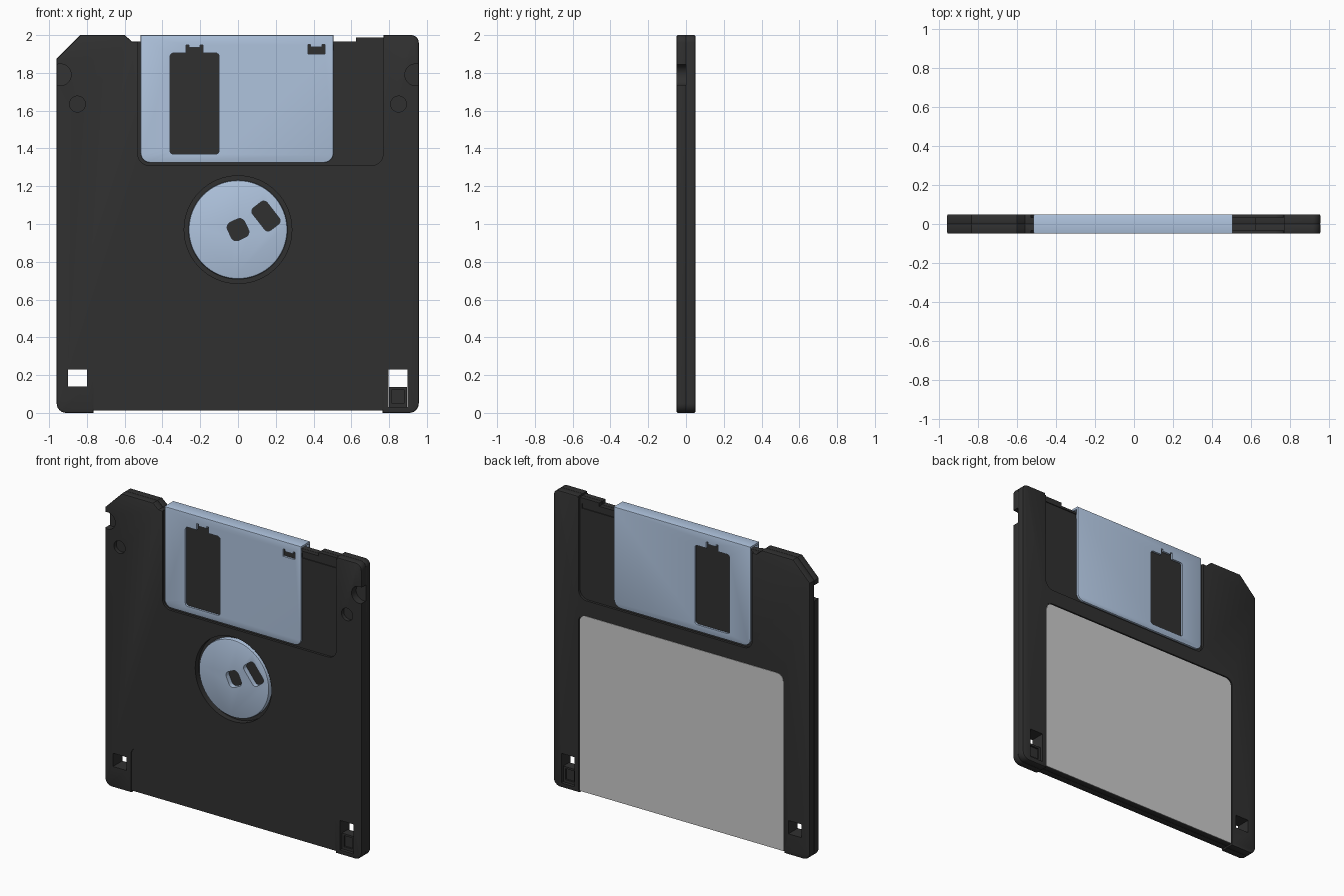
import bpy, bmesh, math
from mathutils import Vector

if "Cube" in bpy.data.objects:
    bpy.data.objects.remove(bpy.data.objects["Cube"])


def material(name, rgb):
    m = bpy.data.materials.new(name)
    m.diffuse_color = (*rgb, 1)
    m.use_nodes = True
    m.node_tree.nodes["Principled BSDF"].inputs["Base Color"].default_value = m.diffuse_color
    return m


DARK = material("dark_plastic", (0.03, 0.03, 0.03))
STEEL = material("blue_steel", (0.43, 0.55, 0.73))


def rounded(pts, n=6):
    """Outline from (x, z, corner size) points; corners become true arcs."""
    out = []
    for i, p in enumerate(pts):
        c = Vector(p[:2])
        if len(p) < 3:
            out.append(c)
            continue
        u = (Vector(pts[i - 1][:2]) - c).normalized()
        v = (Vector(pts[(i + 1) % len(pts)][:2]) - c).normalized()
        w = math.sin(u.angle(v) / 2)
        a, b = c + u * p[2], c + v * p[2]
        for k in range(n + 1):
            t = k / n
            k0, k1, k2 = (1 - t) ** 2, 2 * w * t * (1 - t), t * t
            out.append((a * k0 + c * k1 + b * k2) / (k0 + k1 + k2))
    return out


def rect(x0, x1, z0, z1, r=0.0):
    pts = [(x0, z0), (x1, z0), (x1, z1), (x0, z1)]
    return rounded([(*p, r) for p in pts]) if r else [Vector(p) for p in pts]


def circle(cx, cz, r, n=48):
    return [Vector((cx + r * math.cos(2 * math.pi * i / n), cz + r * math.sin(2 * math.pi * i / n)))
            for i in range(n)]


def turned(cx, cz, w, h, deg, r):
    a = math.radians(deg)
    return [Vector((cx + p.x * math.cos(a) - p.y * math.sin(a), cz + p.x * math.sin(a) + p.y * math.cos(a)))
            for p in rect(-w / 2, w / 2, -h / 2, h / 2, r)]


def prism(name, outline, y0, y1, mat=None, bevels=()):
    """Extrude an x/z outline along y; bevels = [(y of rim, width), ...]."""
    bm = bmesh.new()
    a = [bm.verts.new((p.x, y0, p.y)) for p in outline]
    b = [bm.verts.new((p.x, y1, p.y)) for p in outline]
    bm.faces.new(a)
    bm.faces.new(b[::-1])
    for i in range(len(a)):
        j = (i + 1) % len(a)
        bm.faces.new((a[j], a[i], b[i], b[j]))
    bmesh.ops.recalc_face_normals(bm, faces=bm.faces)
    for y, width in bevels:
        rim = [e for e in bm.edges if all(abs(v.co.y - y) < 1e-5 for v in e.verts)]
        bmesh.ops.bevel(bm, geom=rim, offset=width, segments=2, profile=0.5,
                        affect='EDGES', clamp_overlap=False)
    me = bpy.data.meshes.new(name)
    bm.to_mesh(me)
    bm.free()
    ob = bpy.data.objects.new(name, me)
    bpy.context.collection.objects.link(ob)
    if mat:
        me.materials.append(mat)
    return ob


def cut(ob, outline, y0, y1):
    tool = prism("cutter", outline, y0, y1)
    tool.hide_render = True
    mod = ob.modifiers.new("cut", 'BOOLEAN')
    mod.operation, mod.solver, mod.object = 'DIFFERENCE', 'EXACT', tool
    bpy.context.view_layer.objects.active = ob
    bpy.ops.object.modifier_apply(modifier=mod.name)
    bpy.data.objects.remove(tool)


def clip(x, z):
    """Small staple-shaped slot."""
    return [Vector((x + dx, z + dz)) for dx, dz in
            ((-.045, 0), (.045, 0), (.045, .05), (.03, .05), (.03, .036), (-.03, .036), (-.03, .05), (-.045, .05))]


# Case: front and back shells meeting at a chamfered seam
case = rounded([(-.96, 0, .05), (-.765, 0), (-.765, .012), (.765, .012), (.765, 0), (.957, 0, .05),
                (.957, 2, .04), (.77, 2), (.77, 1.988), (.625, 1.988), (.625, 1.965),
                (-.56, 1.965), (-.60, 2), (-.835, 2), (-.96, 1.875)])
front = prism("front_shell", case, -.05, 0, DARK, [(-.05, .008), (0, .003)])
back = prism("back_shell", case, 0, .05, DARK, [(.05, .008), (0, .003)])

recess = rounded([(-.53, 1.31, .06), (.768, 1.31, .06), (.768, 2.1), (-.53, 2.1)])
for shell, s in ((front, -1), (back, 1)):
    # Shutter track, rail slot, write-protect and density holes
    cut(shell, recess, s * .034, s * .1)
    cut(shell, rect(.5, .755, 1.918, 1.95), s * .028, s * .1)
    cut(shell, rect(-.9, -.8, .14, .23), -.1, .1)
    cut(shell, rect(.797, .897, .03, .23), -.1, .1)

# Front recesses: hub well, grip panel, side notches, locating dimples
cut(front, circle(0, .97, .285, 64), -.1, -.012)
cut(front, rounded([(-.765, -.1), (.765, -.1), (.765, .31, .05), (-.765, .31, .05)]), -.1, -.045)
for s in (-1, 1):
    cut(front, circle(s * .94, 1.79, .057, 32), -.1, .1)
    cut(front, circle(s * .85, 1.635, .042, 32), -.1, -.025)

# Back label recess and label
cut(back, rounded([(-.768, -.1), (.768, -.1), (.768, 1.21, .05), (-.768, 1.21, .05)]), .044, .1)
label = prism("label", rounded([(-.76, .012), (.76, .012), (.76, 1.203, .045), (-.76, 1.203, .045)]),
              .043, .047)

# Write-protect slider with a fingernail pocket on each side
slider = prism("write_protect_slider", rect(.799, .895, .032, .138), -.032, .032, DARK)
for s in (-1, 1):
    cut(slider, rect(.815, .88, .05, .125), s * .02, s * .1)

# Metal shutter: U-shaped sheet with a window through both sides
shutter = prism("shutter", rounded([(-.515, 1.325, .05), (.505, 1.325, .05), (.505, 2), (-.515, 2)]),
                -.049, .049, STEEL, [(-.049, .005), (.049, .005)])
cut(shutter, rect(-.7, .7, 1.2, 1.986), -.0355, .0355)
cut(shutter, rect(-.36, -.1, 1.37, 1.905, .018), -.1, .1)
cut(shutter, clip(-.23, 1.898), -.1, .1)
cut(shutter, clip(.415, 1.9), -.1, 0)

# Metal hub with spindle and drive holes
hub = prism("hub", circle(0, .97, .262, 64), -.046, -.013, STEEL, [(-.046, .01)])
cut(hub, turned(0, .97, .1, .105, 25, .03), -.1, .1)
cut(hub, turned(.148, 1.042, .098, .15, 38, .025), -.1, .1)

for ob in (front, back, label, slider, shutter, hub):
    bpy.ops.object.select_all(action='DESELECT')
    ob.select_set(True)
    bpy.context.view_layer.objects.active = ob
    bpy.ops.object.shade_smooth_by_angle(angle=math.radians(30))
